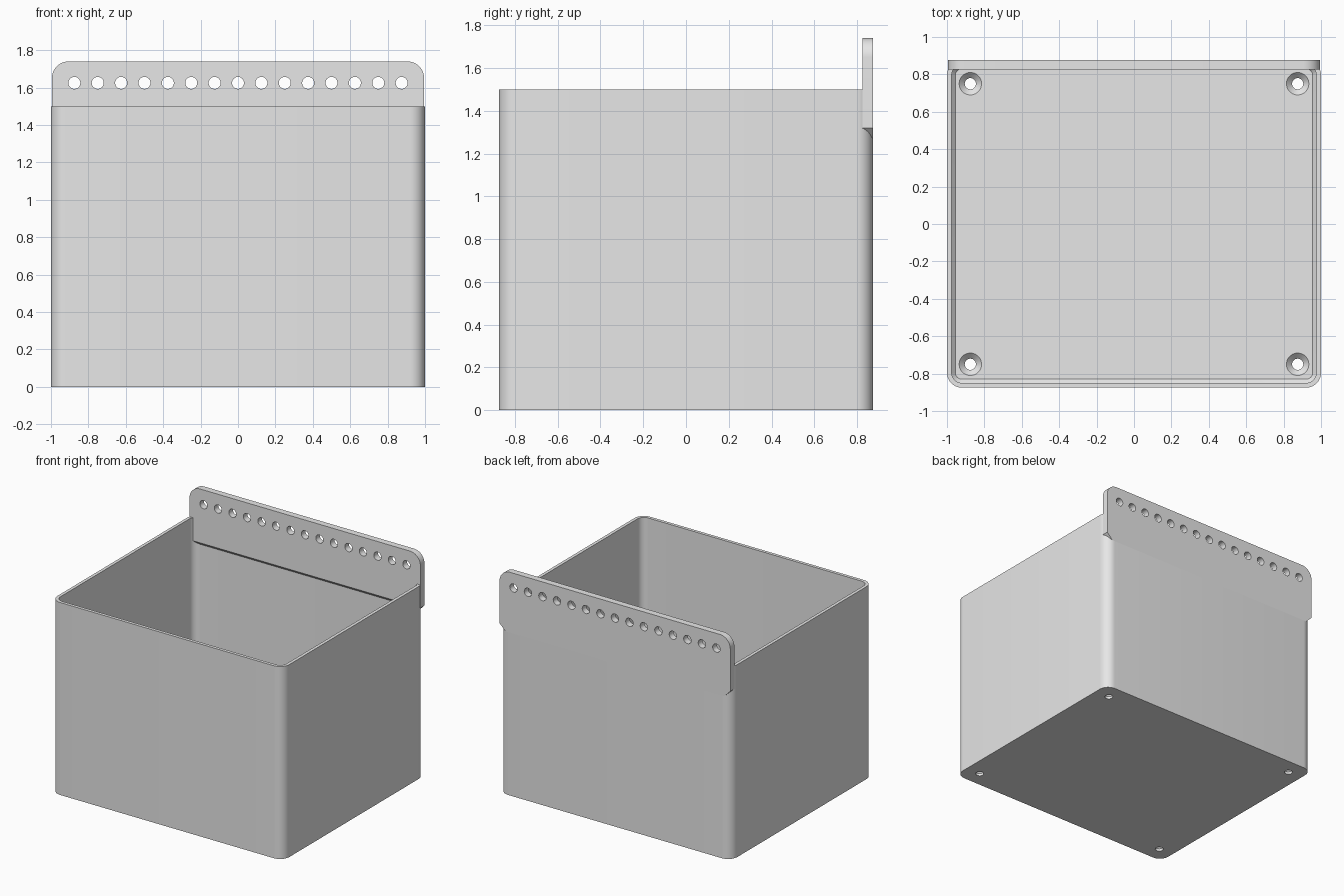
import bpy, bmesh
from math import sin, cos, pi, radians
from mathutils import Vector

if "Cube" in bpy.data.objects:
    bpy.data.objects.remove(bpy.data.objects["Cube"], do_unlink=True)

grey = bpy.data.materials.new("light_grey")
grey.use_nodes = True
grey.diffuse_color = (0.8, 0.8, 0.8, 1)
grey.node_tree.nodes["Principled BSDF"].inputs["Base Color"].default_value = (0.8, 0.8, 0.8, 1)


def arc(cx, cy, r, start, end, steps):
    return [(cx + r * cos(start + (end - start) * i / steps),
             cy + r * sin(start + (end - start) * i / steps)) for i in range(steps + 1)]


def rounded_ring(hx, hy, r, z):
    corners = [(1, 1), (-1, 1), (-1, -1), (1, -1)]
    points = []
    for i, (sx, sy) in enumerate(corners):
        points += arc(sx * (hx - r), sy * (hy - r), r, i * pi / 2, (i + 1) * pi / 2, 10)
    return [Vector((x, y, z)) for x, y in points]


def loft(bm, rings):
    """Skin a stack of equal rings and cap both ends."""
    loops = [[bm.verts.new(p) for p in ring] for ring in rings]
    for a, b in zip(loops, loops[1:]):
        for i in range(len(a)):
            j = (i + 1) % len(a)
            bm.faces.new((a[i], a[j], b[j], b[i]))
    bm.faces.new(loops[0][::-1])
    bm.faces.new(loops[-1])


def make_object(name, bm):
    bmesh.ops.recalc_face_normals(bm, faces=bm.faces)
    mesh = bpy.data.meshes.new(name)
    bm.to_mesh(mesh)
    bm.free()
    obj = bpy.data.objects.new(name, mesh)
    bpy.context.collection.objects.link(obj)
    mesh.materials.append(grey)
    return obj


def activate(obj):
    bpy.ops.object.select_all(action='DESELECT')
    obj.select_set(True)
    bpy.context.view_layer.objects.active = obj


def drill(obj, centres, profile, axis):
    """Cut turned holes; profile is (radius, distance along axis)."""
    bm = bmesh.new()
    for c in centres:
        rings = []
        for r, d in profile:
            circle = arc(0, 0, r, 0, 2 * pi, 32)[:-1]
            rings.append([Vector(c) + (Vector((u, v, d)) if axis == 'Z' else Vector((u, d, v)))
                          for u, v in circle])
        loft(bm, rings)
    cutter = make_object(obj.name + "_cutter", bm)
    cutter.hide_render = True
    mod = obj.modifiers.new("holes", 'BOOLEAN')
    mod.operation = 'DIFFERENCE'
    mod.solver = 'EXACT'
    mod.object = cutter
    activate(obj)
    bpy.ops.object.modifier_apply(modifier=mod.name)
    bpy.data.objects.remove(cutter, do_unlink=True)
    activate(obj)
    bpy.ops.object.shade_smooth_by_angle(angle=radians(30))


# Open bin: outer wall, rim, inner wall and chamfered floor
HX, HY, WALL, FLOOR, TOP = 1.0, 0.875, 0.025, 0.05, 1.5
bm = bmesh.new()
loft(bm, [
    rounded_ring(HX, HY, 0.08, 0),
    rounded_ring(HX, HY, 0.08, TOP),
    rounded_ring(HX - WALL, HY - WALL, 0.055, TOP),
    rounded_ring(HX - WALL, HY - WALL, 0.055, FLOOR + 0.02),
    rounded_ring(HX - WALL - 0.02, HY - WALL - 0.02, 0.035, FLOOR),
])
bin_body = make_object("bin_body", bm)

# Countersunk screw holes in the floor corners
drill(bin_body, [(x, y, 0) for x in (-0.875, 0.875) for y in (-0.75, 0.75)],
      [(0.03, -0.02), (0.03, 0.02), (0.07, 0.06)], 'Z')

# Hanging plate on the back, tapered along its lower edge
PX, FRONT, BACK, LOW, HIGH, R = 0.995, 0.825, 0.8755, 1.32, 1.74, 0.09
TAPER = BACK - FRONT
outline = ([(PX, LOW)] + arc(PX - R, HIGH - R, R, 0, pi / 2, 12)
           + arc(R - PX, HIGH - R, R, pi / 2, pi, 12) + [(-PX, LOW)])
bm = bmesh.new()
front = [bm.verts.new((x, FRONT, z)) for x, z in outline]
back = [bm.verts.new((x, BACK, z)) for x, z in outline]
toe_left = bm.verts.new((PX - TAPER, BACK, LOW - TAPER))
toe_right = bm.verts.new((TAPER - PX, BACK, LOW - TAPER))
for i in range(len(front) - 1):
    bm.faces.new((front[i], front[i + 1], back[i + 1], back[i]))
bm.faces.new(front)
bm.faces.new(back + [toe_right, toe_left])
bm.faces.new((front[0], front[-1], toe_right, toe_left))
bm.faces.new((front[0], back[0], toe_left))
bm.faces.new((front[-1], back[-1], toe_right))
plate = make_object("hanging_plate", bm)

# Row of mounting holes
drill(plate, [(i * 0.125, 0, 1.625) for i in range(-7, 8)],
      [(0.032, FRONT - 0.05), (0.032, BACK + 0.05)], 'Y')
